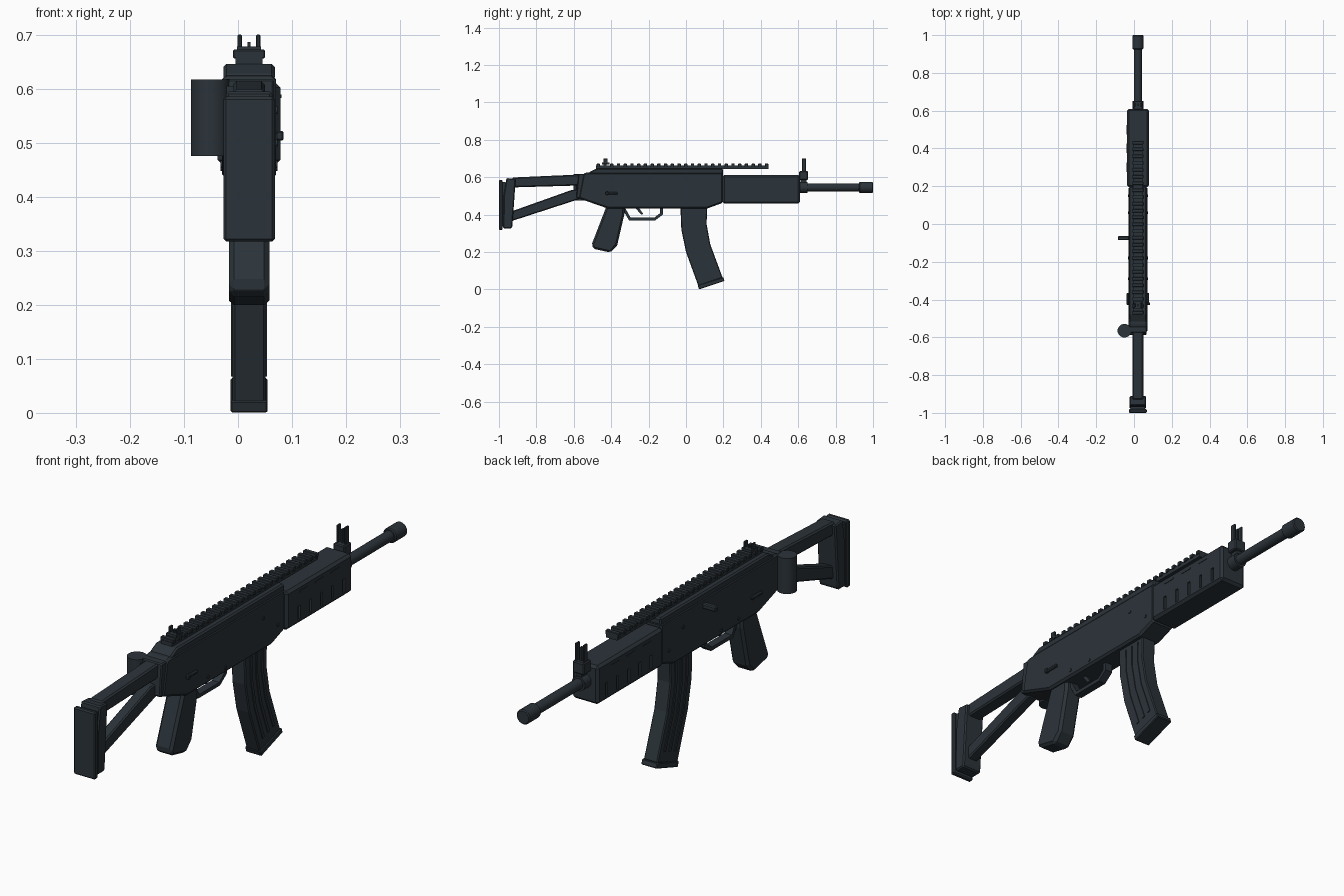
import bpy, bmesh
from mathutils import Vector, Matrix

cube = bpy.data.objects.get("Cube")
if cube:
    bpy.data.objects.remove(cube, do_unlink=True)

MID = 0.0205  # centre plane of the rifle


def make_material(name, rgb):
    m = bpy.data.materials.new(name)
    m.use_nodes = True
    m.diffuse_color = (*rgb, 1)
    m.node_tree.nodes["Principled BSDF"].inputs["Base Color"].default_value = (*rgb, 1)
    return m


gunmetal = make_material("dark slate metal", (0.024, 0.033, 0.041))


def finish(name, bm, bevel=0.0):
    bmesh.ops.recalc_face_normals(bm, faces=bm.faces)
    mesh = bpy.data.meshes.new(name)
    bm.to_mesh(mesh)
    bm.free()
    mesh.materials.append(gunmetal)
    ob = bpy.data.objects.new(name, mesh)
    bpy.context.collection.objects.link(ob)
    if bevel:
        mod = ob.modifiers.new("bevel", "BEVEL")
        mod.width, mod.segments = bevel, 1
        mod.limit_method, mod.angle_limit = "ANGLE", 0.7
    return ob


def prism(name, profile, half, bevel=0.0, x=MID):
    """Extrude a (y, z) side profile evenly about the plane x."""
    bm = bmesh.new()
    face = bm.faces.new([bm.verts.new((x - half, y, z)) for y, z in profile])
    new = bmesh.ops.extrude_face_region(bm, geom=[face])["geom"]
    verts = [v for v in new if isinstance(v, bmesh.types.BMVert)]
    bmesh.ops.translate(bm, verts=verts, vec=(2 * half, 0, 0))
    return finish(name, bm, bevel)


def box(name, x, y, z, bevel=0.0):
    """Box from (min, max) pairs on each axis."""
    prof = [(y[0], z[0]), (y[1], z[0]), (y[1], z[1]), (y[0], z[1])]
    return prism(name, prof, (x[1] - x[0]) / 2, bevel, (x[0] + x[1]) / 2)


def rod(name, start, end, radius, sides=20, bevel=0.0):
    a, b = Vector(start), Vector(end)
    bm = bmesh.new()
    rot = (b - a).to_track_quat("Z", "Y").to_matrix().to_4x4()
    bmesh.ops.create_cone(bm, cap_ends=True, segments=sides, radius1=radius, radius2=radius,
                          depth=(b - a).length, matrix=Matrix.Translation((a + b) / 2) @ rot)
    ob = finish(name, bm, bevel)
    for p in ob.data.polygons:
        p.use_smooth = len(p.vertices) == 4
    for e in ob.data.edges:
        va, vb = (ob.data.vertices[i].co for i in e.vertices)
        e.use_edge_sharp = abs((va - vb).dot((b - a).normalized())) < 1e-4
    return ob


def cut(ob, cutter):
    mod = ob.modifiers.new("cut", "BOOLEAN")
    mod.object, mod.operation, mod.solver = cutter, "DIFFERENCE", "EXACT"
    cutter.hide_render = True
    bpy.context.view_layer.objects.active = ob
    for m in list(ob.modifiers):
        bpy.ops.object.modifier_apply(modifier=m.name)
    bpy.data.objects.remove(cutter, do_unlink=True)


# Receiver, top cover and rear end piece
prism("receiver", [(-0.55, 0.62), (-0.575, 0.487), (-0.42, 0.433), (0.115, 0.433),
                   (0.198, 0.463), (0.198, 0.625), (-0.53, 0.625)], 0.05, 0.008)
prism("top_cover", [(-0.525, 0.615), (0.198, 0.615), (0.198, 0.646), (-0.48, 0.646), (-0.515, 0.628)],
      0.0475, 0.006)
prism("rear_block", [(-0.525, 0.618), (-0.575, 0.618), (-0.587, 0.49), (-0.56, 0.482)], 0.046, 0.004)

# Handguard with side slots
guard = prism("handguard", [(0.195, 0.458), (0.61, 0.458), (0.61, 0.612), (0.195, 0.612)], 0.058, 0.01)
for y in (0.275, 0.345, 0.415, 0.485, 0.555):
    for side in (-1, 1):
        xs = sorted((MID + side * 0.05, MID + side * 0.07))
        cut(guard, box("slot_cutter", xs, (y - 0.007, y + 0.007), (0.475, 0.53)))
for y in (0.3, 0.4, 0.5):
    for side in (-1, 1):
        x = MID + side * 0.058
        box("handguard_upper_rib", (x - 0.002, x + 0.002), (y - 0.025, y + 0.025), (0.583, 0.589))

# Accessory rail
box("rail_base", (MID - 0.025, MID + 0.025), (-0.48, 0.44), (0.644, 0.661))
for i in range(26):
    y = -0.478 + i * 0.036
    box("rail_tooth", (MID - 0.0295, MID + 0.0295), (y, y + 0.018), (0.656, 0.672), 0.002)

# Barrel, collar and muzzle
rod("barrel", (MID, 0.58, 0.545), (MID, 0.95, 0.545), 0.021)
rod("barrel_collar", (MID, 0.6, 0.545), (MID, 0.65, 0.545), 0.029)
rod("muzzle", (MID, 0.925, 0.545), (MID, 1.0, 0.545), 0.0295, 20, 0.004)

# Front and rear sights
box("front_sight_neck", (MID - 0.011, MID + 0.011), (0.612, 0.645), (0.56, 0.6))
box("front_sight_block", (MID - 0.025, MID + 0.025), (0.605, 0.652), (0.585, 0.632), 0.004)
box("rear_sight_base", (MID - 0.022, MID + 0.022), (-0.45, -0.41), (0.668, 0.678))
for label, y, bottom in (("front", 0.631, 0.628), ("rear", -0.43, 0.67)):
    for side in (-1, 1):
        x = MID + side * 0.017
        box(label + "_sight_ear", (x - 0.004, x + 0.004), (y - 0.011, y + 0.011), (bottom, 0.7), 0.002)
    box(label + "_sight_post", (MID - 0.003, MID + 0.003), (y - 0.006, y + 0.006), (bottom, 0.686))

# Folding stock: two struts, butt frame, pad and hinge
prism("stock_upper_tube", [(-0.55, 0.615), (-0.93, 0.598), (-0.93, 0.545), (-0.55, 0.556)], 0.029, 0.006)
prism("stock_lower_strut", [(-0.57, 0.535), (-0.61, 0.532), (-0.93, 0.418), (-0.93, 0.366), (-0.57, 0.483)],
      0.022, 0.005)
prism("stock_butt_frame", [(-0.96, 0.595), (-0.91, 0.591), (-0.914, 0.54), (-0.928, 0.34), (-0.932, 0.326),
                           (-0.978, 0.326), (-0.975, 0.5)], 0.043, 0.005)
box("stock_spacer", (MID - 0.038, MID + 0.038), (-0.985, -0.965), (0.335, 0.575))
box("stock_butt_pad", (MID - 0.0475, MID + 0.0475), (-1.0, -0.98), (0.317, 0.585), 0.005)
rod("stock_hinge", (-0.051, -0.565, 0.475), (-0.051, -0.565, 0.617), 0.036, 28)
box("stock_hinge_arm", (-0.05, 0.0), (-0.585, -0.545), (0.49, 0.605))

# Pistol grip
prism("pistol_grip", [(-0.425, 0.445), (-0.33, 0.445), (-0.33, 0.4), (-0.368, 0.235), (-0.405, 0.197),
                      (-0.495, 0.217), (-0.505, 0.238)], 0.0375, 0.01)

# Trigger and its guard
prism("trigger_guard", [(-0.345, 0.44), (-0.305, 0.369), (-0.165, 0.369), (-0.123, 0.4), (-0.123, 0.44),
                        (-0.138, 0.44), (-0.138, 0.408), (-0.17, 0.383), (-0.296, 0.383), (-0.328, 0.44)],
      0.016)
prism("trigger", [(-0.275, 0.44), (-0.255, 0.44), (-0.228, 0.403), (-0.24, 0.4)], 0.007)

# Curved magazine with raised ribs and a floor plate
back = [(-0.03, 0.445), (-0.025, 0.32), (0.0, 0.2), (0.066, 0.018)]
front = [(0.114, 0.445), (0.11, 0.35), (0.13, 0.24), (0.196, 0.062)]


def mag_line(t, drop=0.0):
    pts = [Vector(b).lerp(Vector(f), t) for b, f in zip(back, front)]
    pts[-1] = pts[-1].lerp(pts[-2], drop)
    pts[0] = pts[0].lerp(pts[1], drop)
    return [tuple(p) for p in pts]


prism("magazine", back + front[::-1], 0.0305, 0.004)
for t in (0.22, 0.47, 0.72):
    prism("magazine_rib", mag_line(t, 0.22) + mag_line(t + 0.09, 0.22)[::-1], 0.0335)
prism("magazine_floor_plate", [(0.07, 0.0), (0.206, 0.045), (0.199, 0.065), (0.062, 0.022)], 0.0345, 0.003)

# Charging handle, selector levers and pins
box("charging_handle", (-0.085, -0.02), (-0.086, -0.064), (0.585, 0.605), 0.004)
for side in (-1, 1):
    x = MID + side * 0.054
    box("selector_lever", (x - 0.006, x + 0.006), (-0.43, -0.365), (0.506, 0.52), 0.004)
    for y, z in ((-0.29, 0.46), (-0.18, 0.455), (0.15, 0.5), (0.06, 0.56)):
        edge = MID + side * 0.05
        rod("receiver_pin", (edge - side * 0.005, y, z), (edge + side * 0.003, y, z), 0.007, 10)
box("selector_knob", (0.07, 0.0845), (-0.43, -0.415), (0.504, 0.522), 0.003)
